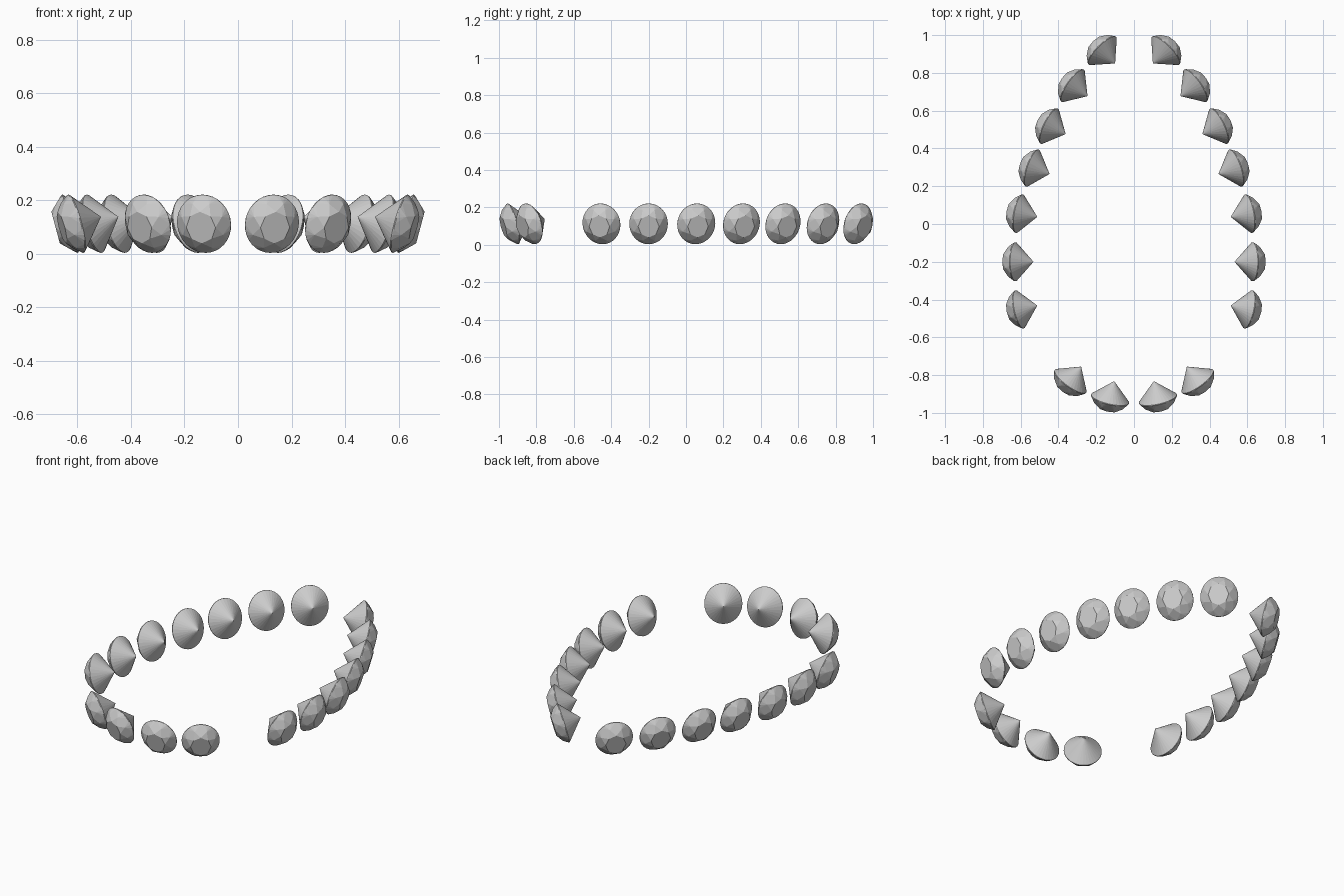
import bpy, bmesh
from math import sin, cos, pi, radians
from mathutils import Matrix, Vector

if "Cube" in bpy.data.objects:
    bpy.data.objects.remove(bpy.data.objects["Cube"])

TILT = radians(15)      # gems lean so their tables face slightly downward
DEPTH = 0.10            # girdle to culet


def ring(bm, n, r, h, phase=0.0):
    for i in range(n):
        a = 2 * pi * (i + phase) / n
        bm.verts.new((r * cos(a), r * sin(a) * 1.09, h))


def brilliant_mesh():
    bm = bmesh.new()
    ring(bm, 8, 0.056, 0.055)            # table
    ring(bm, 8, 0.084, 0.031, 0.5)       # crown facets
    ring(bm, 32, 0.103, 0.002)           # girdle
    ring(bm, 32, 0.103, -0.002)
    bm.verts.new((0, 0, -DEPTH))         # culet
    bmesh.ops.convex_hull(bm, input=bm.verts[:])
    bmesh.ops.dissolve_limit(bm, angle_limit=radians(1), verts=bm.verts[:], edges=bm.edges[:])
    bmesh.ops.recalc_face_normals(bm, faces=bm.faces[:])
    me = bpy.data.meshes.new("brilliant_gem")
    bm.to_mesh(me)
    bm.free()
    return me


# culet x, culet y, facing angle in degrees (right half of the egg-shaped strand)
gems = [(0.100, 0.850, 45), (0.246, 0.677, 35), (0.362, 0.476, 26),
        (0.447, 0.265, 19), (0.512, 0.038, 10), (0.532, -0.200, 0),
        (0.512, -0.432, -12), (0.280, -0.755, -54), (0.105, -0.832, -77)]

mesh = brilliant_mesh()
for side, label in ((1, "right"), (-1, "left")):
    for i, (x, y, deg) in enumerate(gems, 1):
        a = radians(deg)
        d = Vector((side * cos(a), sin(a), 0))
        z = Vector((0, 0, 1))
        n = d * cos(TILT) - z * sin(TILT)
        u = d * sin(TILT) + z * cos(TILT)
        t = u.cross(n)
        pos = Vector((side * x, y, 0.112)) + d * DEPTH * cos(TILT)
        ob = bpy.data.objects.new(f"gem_{label}_{i}", mesh)
        bpy.context.collection.objects.link(ob)
        rot = Matrix((t, u, n)).transposed().to_4x4()
        ob.matrix_world = Matrix.Translation(pos) @ rot
